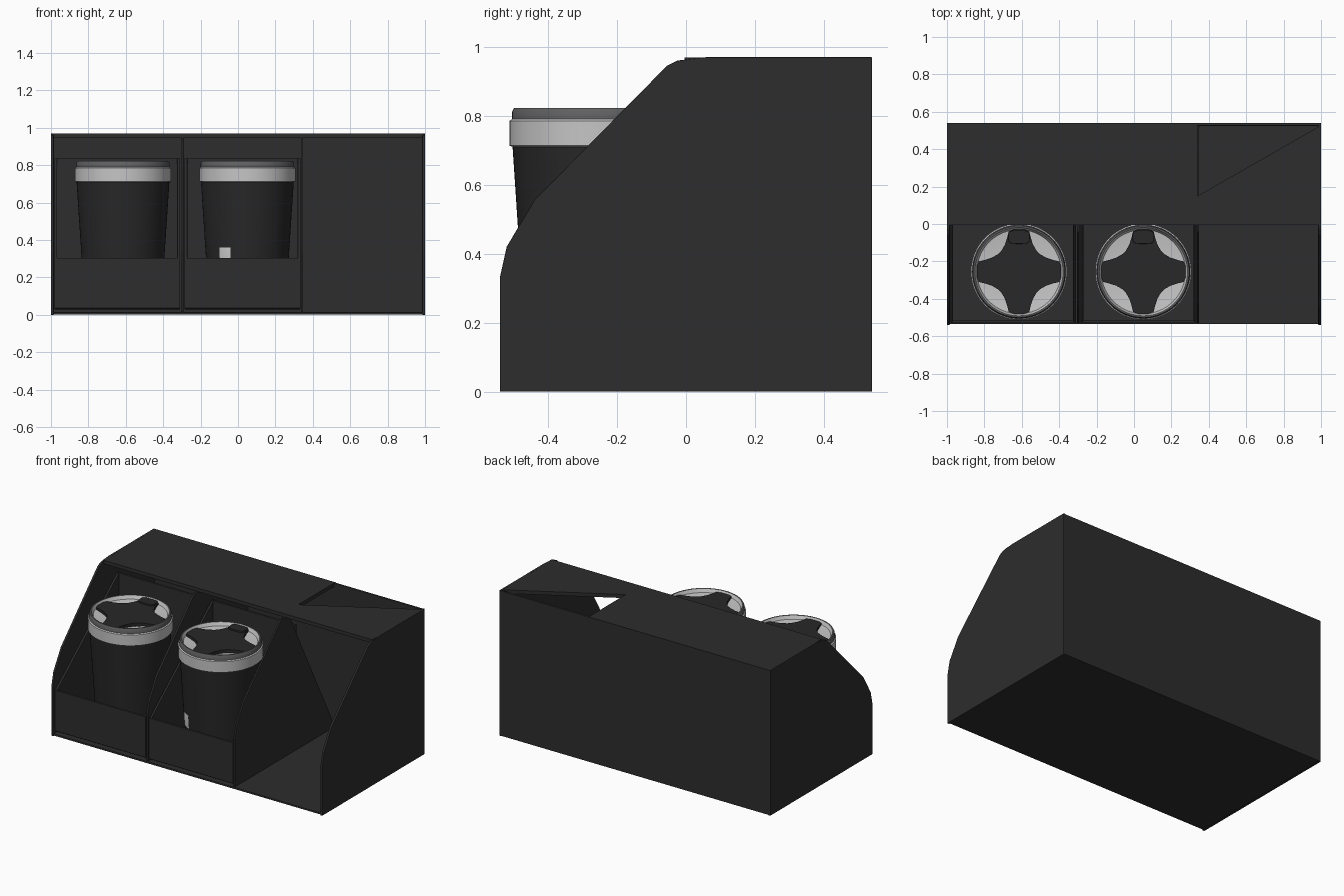
import bpy, bmesh, math
from mathutils import Vector

if "Cube" in bpy.data.objects:
    bpy.data.objects.remove(bpy.data.objects["Cube"])


def mat(name, v):
    m = bpy.data.materials.new(name)
    m.diffuse_color = (v, v, v, 1)
    m.use_nodes = True
    m.node_tree.nodes["Principled BSDF"].inputs["Base Color"].default_value = m.diffuse_color
    return m


CHARCOAL = mat("charcoal", 0.026)
BLACK = mat("cup_black", 0.021)
GREY = mat("rim_grey", 0.12)
LIGHT = mat("light_grey", 0.56)


def finish(name, bm, mats, bevel=0.0, smooth=False):
    bmesh.ops.recalc_face_normals(bm, faces=bm.faces[:])
    me = bpy.data.meshes.new(name)
    bm.to_mesh(me)
    bm.free()
    for m in mats:
        me.materials.append(m)
    ob = bpy.data.objects.new(name, me)
    bpy.context.collection.objects.link(ob)
    if bevel:
        b = ob.modifiers.new("edge_round", 'BEVEL')
        b.width = bevel
        b.segments = 2
    if smooth:
        bpy.ops.object.select_all(action='DESELECT')
        ob.select_set(True)
        bpy.context.view_layer.objects.active = ob
        bpy.ops.object.shade_smooth_by_angle(angle=math.radians(35))
    return ob


def prism(name, pts, depth, m, bevel=0.0):
    """Extrude a flat 3D polygon along a vector."""
    bm = bmesh.new()
    f = bm.faces.new([bm.verts.new(p) for p in pts])
    r = bmesh.ops.extrude_face_region(bm, geom=[f])
    vs = [v for v in r["geom"] if isinstance(v, bmesh.types.BMVert)]
    bmesh.ops.translate(bm, verts=vs, vec=Vector(depth))
    return finish(name, bm, [m], bevel)


def box(name, x0, x1, y0, y1, z0, z1, m=CHARCOAL, bevel=0.003):
    return prism(name, [(x0, y0, z0), (x1, y0, z0), (x1, y1, z0), (x0, y1, z0)],
                 (0, 0, z1 - z0), m, bevel)


def side(name, profile, x0, x1):
    return prism(name, [(x0, y, z) for y, z in profile], (x1 - x0, 0, 0), CHARCOAL, 0.003)


def lathe(name, prof, cx, cy, mats, idx, a0=0.0, a1=math.tau, n=64):
    """Revolve (radius, z) points; idx gives the material of each segment."""
    bm = bmesh.new()
    full = abs(a1 - a0 - math.tau) < 1e-6
    cols = n if full else n + 1
    grid = []
    for i in range(cols):
        a = a0 + (a1 - a0) * i / n
        grid.append([bm.verts.new((cx + r * math.cos(a), cy + r * math.sin(a), z)) for r, z in prof])
    for i in range(n):
        p, q = grid[i], grid[(i + 1) % cols]
        for j in range(len(prof) - 1):
            f = bm.faces.new((p[j], q[j], q[j + 1], p[j + 1]))
            f.material_index = idx[j]
    bmesh.ops.remove_doubles(bm, verts=bm.verts[:], dist=1e-5)
    return finish(name, bm, mats, smooth=True)


# Outer housing
SHELL = [(-.54, 0), (-.54, .33), (-.52, .42), (-.44, .555), (-.055, .945), (-.025, .96),
         (.06, .97), (.54, .97), (.54, 0)]
side("housing_left_wall", SHELL, -1, -.985)
side("housing_right_wall", SHELL, .985, 1)
box("housing_floor", -.99, .99, -.535, .535, .002, .015)
box("housing_back_wall", -.995, .995, .525, .54, .002, .968)
# Top panel with the triangular opening over the empty bay
TOP = [(-.995, -.005), (.995, -.005), (.995, .525), (.34, .15), (.34, .54), (-.995, .54)]
prism("housing_top", [(x, y, .945) for x, y in TOP], (0, 0, .024), CHARCOAL)

# Bay dividers
DIV = [(-.53, .01), (-.53, .33), (-.51, .41), (-.435, .545), (-.04, .945)]
side("divider_left", DIV + [(.53, .945), (.53, .01)], -.306, -.292)
side("divider_right", DIV + [(.04, .945), (.53, .01)], .336, .348)

# Pull-out bins with sloped sides
BIN = [(-.528, .035), (-.528, .30), (-.50, .325), (.13, .84), (.14, .84), (.14, .035)]
for tag, x0, x1 in (("left", -.982, -.31), ("right", -.286, .334)):
    side(f"bin_{tag}_side_a", BIN, x0, x0 + .015)
    side(f"bin_{tag}_side_b", BIN, x1 - .015, x1)
    box(f"bin_{tag}_front", x0, x1, -.53, -.515, .035, .305)
    box(f"bin_{tag}_back", x0, x1, .125, .14, .035, .84)
    box(f"bin_{tag}_floor", x0, x1, -.525, .135, .03, .045)

# Tumblers
CUP = [(0, .047), (.19, .047), (.205, .06), (.248, .71), (.257, .713), (.257, .785), (.25, .79),
       (.249, .812), (.244, .822), (.236, .822), (.225, .80), (.15, .79), (0, .79)]
IDX = [0, 0, 0, 1, 1, 1, 2, 2, 2, 1, 1, 1]
ARM = [(.225, .03), (.215, .055), (.185, .062), (.145, .075), (.112, .094)]
QUAD = ARM + [(y, x) for x, y in reversed(ARM)]
CY = -.255
for tag, cx in (("left", -.615), ("right", .05)):
    lathe(f"tumbler_{tag}", CUP, cx, CY, [BLACK, LIGHT, GREY], IDX)
    # Four-armed lid plate with concave edges
    star = []
    for k in range(4):
        c, s = round(math.cos(k * math.pi / 2)), round(math.sin(k * math.pi / 2))
        star += [(cx + x * c - y * s, CY + x * s + y * c, .79) for x, y in QUAD]
    prism(f"lid_cross_{tag}", star, (0, 0, .022), BLACK)
    # Sliding drink tab
    tab = []
    for k in range(24):
        a = math.tau * k / 24
        u, v = math.cos(a), math.sin(a)
        tab.append((cx + .058 * math.copysign(abs(u) ** .5, u),
                    CY + .185 + .036 * math.copysign(abs(v) ** .5, v), .80))
    prism(f"lid_slider_{tag}", tab, (0, 0, .023), BLACK, 0.003)

# Small blank plate on the right tumbler
ac = math.radians(-122)
lathe("tumbler_plate", [(.2225, .27), (.2245, .27), (.2298, .35), (.2275, .36), (.2225, .36)],
      .05, CY, [LIGHT], [0, 0, 0, 0], ac - .15, ac + .15, 8)
